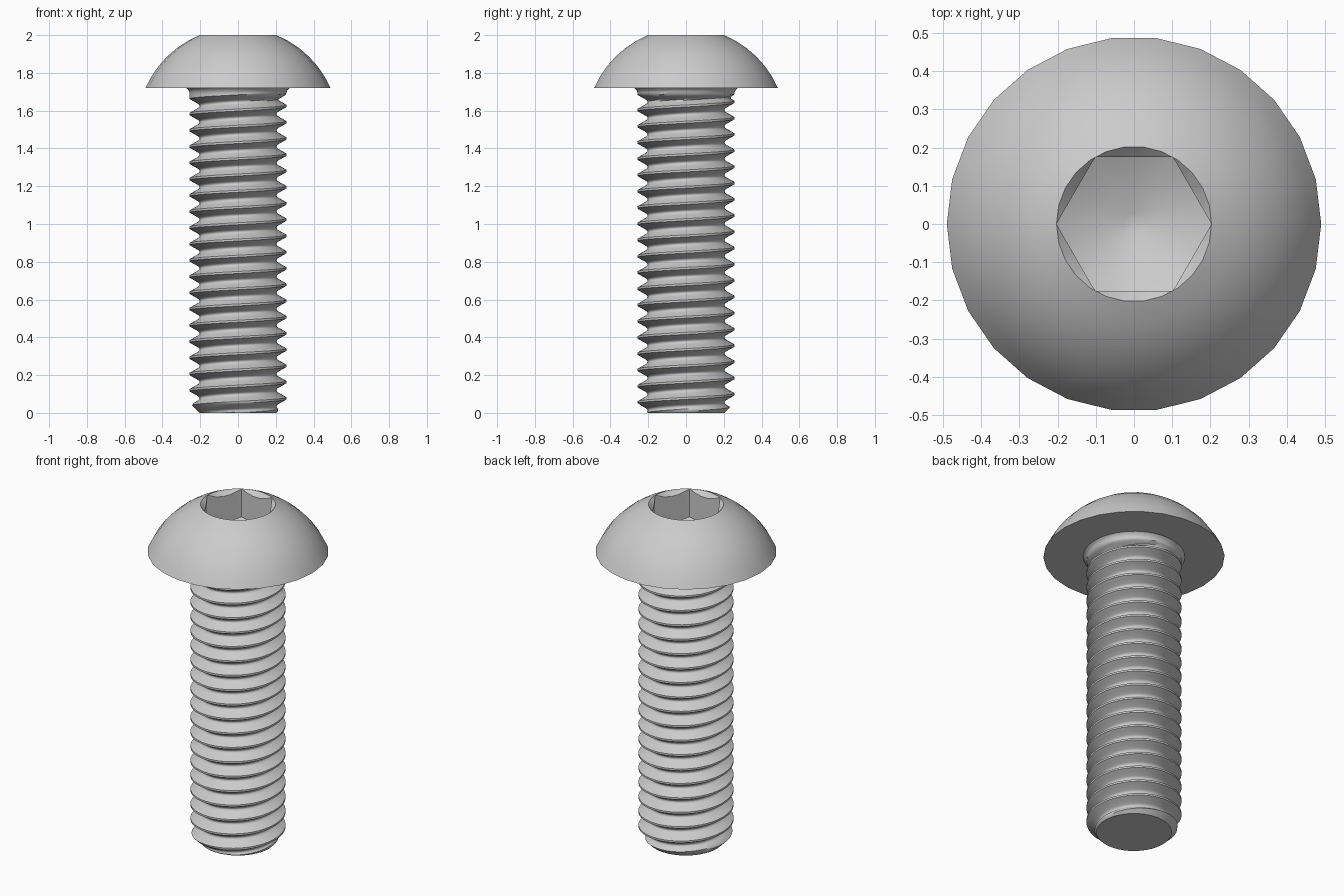
import bpy, bmesh, math
from math import cos, sin, pi

cube = bpy.data.objects.get("Cube")
if cube:
    bpy.data.objects.remove(cube, do_unlink=True)

# Plain steel grey for the whole bolt
steel = bpy.data.materials.new("steel_grey")
steel.use_nodes = True
grey = (0.6, 0.6, 0.6, 1)
steel.diffuse_color = grey
steel.node_tree.nodes["Principled BSDF"].inputs["Base Color"].default_value = grey


def surface(name, cols, rows, point, sharp):
    """Skin a grid: columns run counter-clockwise, point(i, j) gives angle, radius, z."""
    bm = bmesh.new()
    grid = []
    for i in range(cols + 1):
        column = []
        for j in range(rows):
            a, r, z = point(i, j)
            column.append(bm.verts.new((r * cos(a), r * sin(a), z)))
        grid.append(column)
    for p, q in zip(grid, grid[1:]):
        for j in range(rows - 1):
            bm.faces.new((p[j], q[j], q[j + 1], p[j + 1]))
    bmesh.ops.remove_doubles(bm, verts=bm.verts, dist=1e-5)
    bmesh.ops.dissolve_degenerate(bm, edges=bm.edges, dist=1e-5)
    mesh = bpy.data.meshes.new(name)
    bm.to_mesh(mesh)
    bm.free()
    mesh.materials.append(steel)
    mesh.shade_smooth()
    mesh.set_sharp_from_angle(angle=math.radians(sharp))
    obj = bpy.data.objects.new(name, mesh)
    bpy.context.collection.objects.link(obj)
    return obj


def lathe(name, profile, sides, sharp=30):
    return surface(name, sides, len(profile),
                   lambda i, j: (2 * pi * i / sides, *profile[j]), sharp)


LENGTH, TOP = 1.72, 2.0
SIDES = 26
RIM, SOCKET = 0.49, 0.203

# Domed head: flat underside, then a spherical arc up to the socket rim
centre = (TOP**2 - LENGTH**2 + SOCKET**2 - RIM**2) / (2 * (TOP - LENGTH))
ball = math.hypot(SOCKET, TOP - centre)
low = math.atan2(LENGTH - centre, RIM)
high = math.atan2(TOP - centre, SOCKET)
arc = [low + (high - low) * k / 6 for k in range(7)]
dome = [(ball * cos(t), centre + ball * sin(t)) for t in arc]
lathe("head", [(0.2, LENGTH)] + dome, SIDES)


# Hexagonal socket: chamfered mouth, straight walls, conical floor
def polygon_radius(a, sides):
    step = 2 * pi / sides
    return SOCKET * cos(step / 2) / cos(a % step - step / 2)


def socket_point(i, j):
    a = 2 * pi * i / (SIDES * 3)
    mouth = polygon_radius(a, SIDES)
    wall = min(mouth, polygon_radius(a, 6))
    floor = 1.73
    rings = [(mouth, TOP), (wall, TOP - (mouth - wall)),
             (wall, floor + wall * 0.5), (0.028, floor + 0.014), (0, floor + 0.014)]
    return (a, *rings[j])


surface("hex_socket", SIDES * 3, 5, socket_point, 30)

# Threaded shank: one helical strip, with end chamfer, run-out and fillet
PITCH, CREST, ROOT = LENGTH / 20, 0.257, 0.203
TURN, START = 48, 0.034
half = [(0, CREST), (0.063, CREST), (0.2, 0.236), (0.35, 0.213), (0.42, 0.206), (0.5, ROOT)]
fractions = [f for f, r in half] + [1 - f for f, r in reversed(half[:-1])]


def thread_radius(z, i):
    f = (z - START) / PITCH + 0.5 - i / TURN
    d = abs(f - round(f))
    for (f0, r0), (f1, r1) in zip(half, half[1:]):
        if d <= f1 + 1e-9:
            r = r0 + (r1 - r0) * (d - f0) / (f1 - f0)
            break
    runout = ROOT + (CREST - ROOT) * min(1, max(0, (z - 1.655) / 0.03))
    fillet = 0.018 * max(0, (z - 1.695) / 0.025) ** 2
    return min(max(r, runout) + fillet, ROOT + z)


def thread_point(i, j):
    z = START + PITCH * (i / TURN - 2.5 + fractions[j])
    z = min(LENGTH, max(0, z))
    return 2 * pi * i / TURN, thread_radius(z, i), z


surface("threaded_shank", TURN * 24, len(fractions), thread_point, 52)

# Flat end of the shank
lathe("shank_end", [(0, 0), (ROOT, 0)], TURN)
